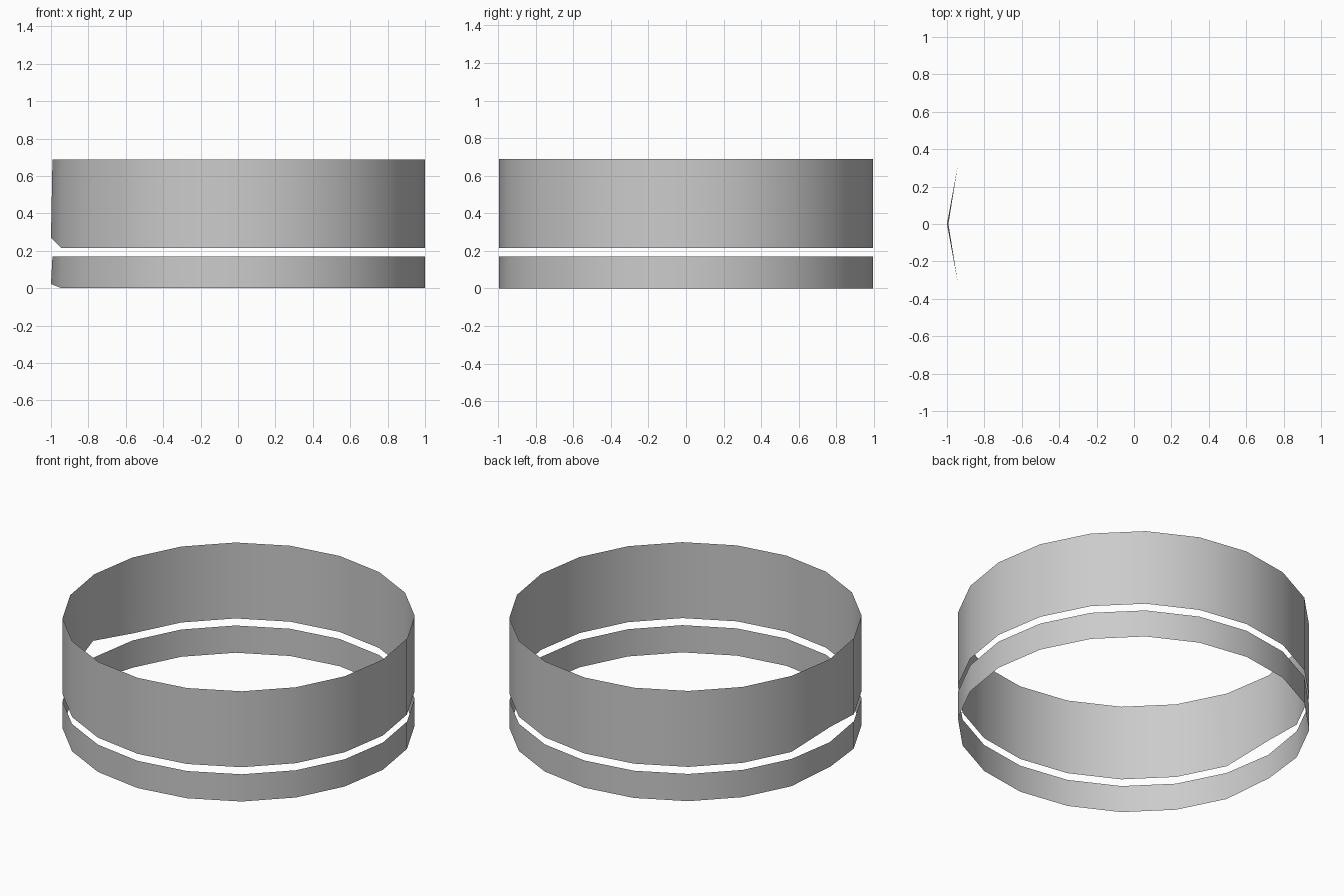
import bpy
import bmesh
from math import cos, sin, pi

if "Cube" in bpy.data.objects:
    bpy.data.objects.remove(bpy.data.objects["Cube"])

SIDES = 20
RADIUS = 0.996
CENTRE_X = 0.004


def band(name, z_low, z_high, notch_z):
    """Open, paper-thin 20-sided band with one raised bottom corner at -x."""
    bm = bmesh.new()
    low, high = [], []
    for i in range(SIDES):
        a = 2 * pi * i / SIDES
        x, y = CENTRE_X + RADIUS * cos(a), RADIUS * sin(a)
        notch = i == SIDES // 2
        low.append(bm.verts.new((-1.0 if notch else x, y, notch_z if notch else z_low)))
        high.append(bm.verts.new((x, y, z_high)))
    for i in range(SIDES):
        j = (i + 1) % SIDES
        face = bm.faces.new((low[i], low[j], high[j], high[i]))
        face.smooth = True
    mesh = bpy.data.meshes.new(name)
    bm.to_mesh(mesh)
    bm.free()
    obj = bpy.data.objects.new(name, mesh)
    bpy.context.collection.objects.link(obj)
    return obj


# Narrow lower band and tall upper band, separated by a thin gap
band("lower_band", 0.0, 0.17, 0.022)
band("upper_band", 0.214, 0.688, 0.27)
